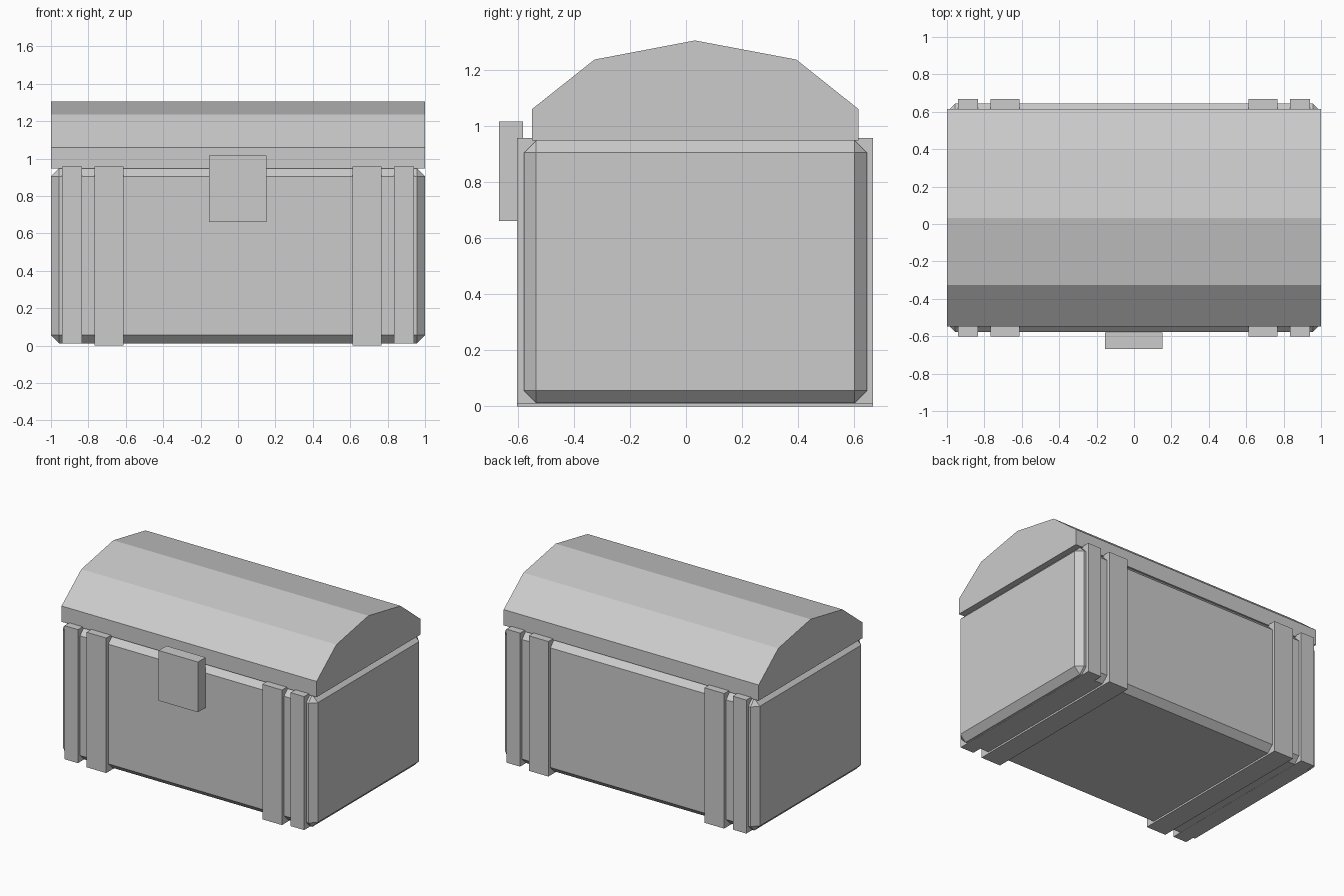
import bpy, bmesh

if "Cube" in bpy.data.objects:
    bpy.data.objects.remove(bpy.data.objects["Cube"])


def finish(name, bm):
    bmesh.ops.recalc_face_normals(bm, faces=bm.faces)
    mesh = bpy.data.meshes.new(name)
    bm.to_mesh(mesh)
    bm.free()
    ob = bpy.data.objects.new(name, mesh)
    bpy.context.collection.objects.link(ob)
    return ob


def box(name, xs, ys, zs, chamfer=0):
    bm = bmesh.new()
    bmesh.ops.create_cube(bm, size=1)
    for v in bm.verts:
        v.co = [r[0] if c < 0 else r[1] for c, r in zip(v.co, (xs, ys, zs))]
    if chamfer:
        bmesh.ops.bevel(bm, geom=bm.edges[:], offset=chamfer, segments=1,
                        affect='EDGES', profile=0.5)
    return finish(name, bm)


# Chamfered chest body
box("chest_body", (-1, 1), (-0.578, 0.645), (0.012, 0.948), 0.044)

# Faceted lid, extruded along x
profile = [(-0.548, 0.948), (-0.548, 1.06), (-0.326, 1.236), (0.032, 1.304),
           (0.393, 1.236), (0.614, 1.06), (0.614, 0.948)]
bm = bmesh.new()
face = bm.faces.new([bm.verts.new((-1, y, z)) for y, z in profile])
ext = bmesh.ops.extrude_face_region(bm, geom=[face], use_keep_orig=True)
bmesh.ops.translate(bm, vec=(2, 0, 0),
                    verts=[v for v in ext["geom"] if isinstance(v, bmesh.types.BMVert)])
finish("lid", bm)

# Wide and narrow straps on both sides
for side, s in (("left", -1), ("right", 1)):
    for kind, a, b, z in (("wide", 0.612, 0.766, 0.0), ("narrow", 0.834, 0.94, 0.011)):
        box(f"{kind}_strap_{side}", sorted((s * a, s * b)), (-0.602, 0.667), (z, 0.957))

# Latch plate
box("latch", (-0.155, 0.152), (-0.667, -0.58), (0.66, 1.016))
